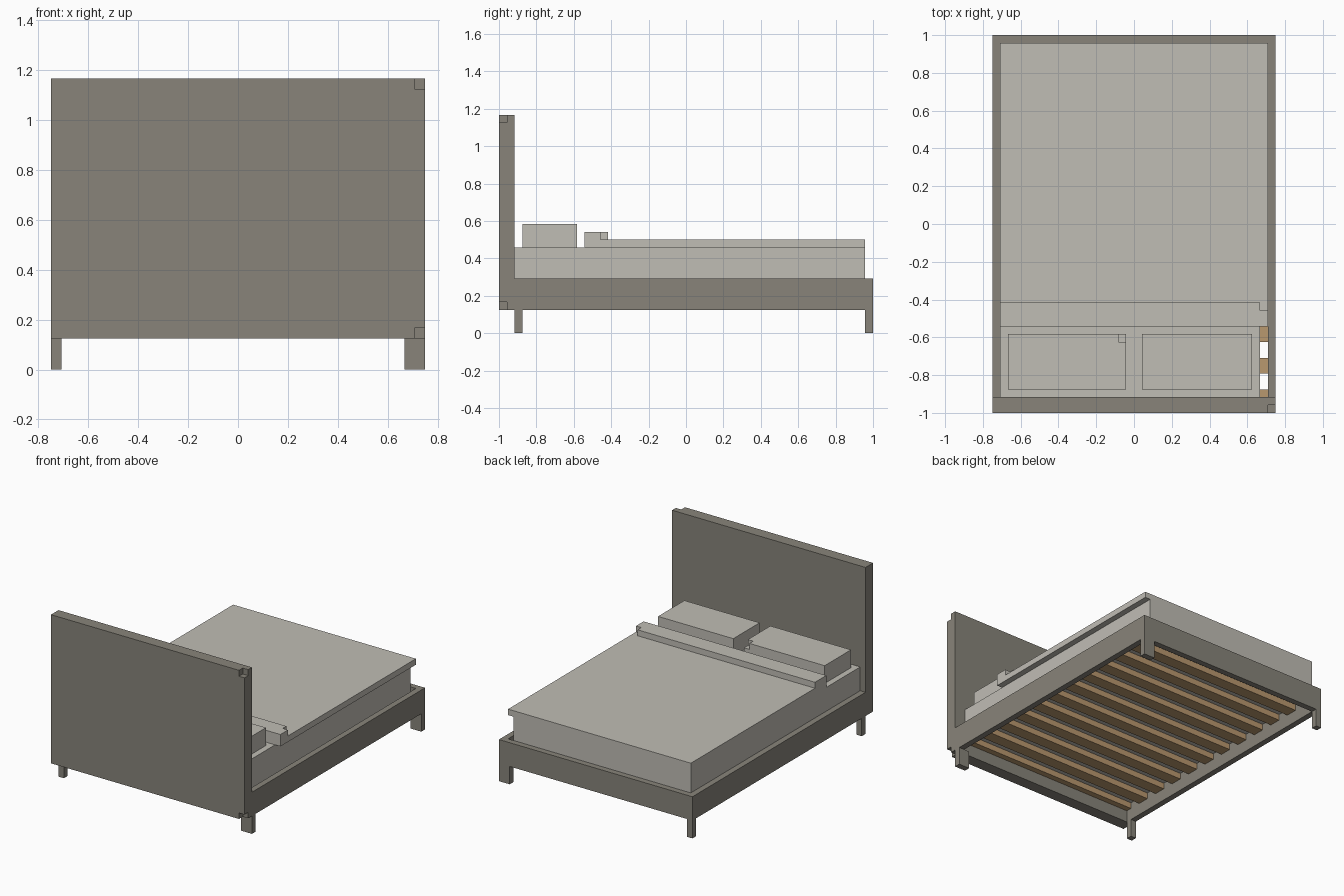
import bpy
import bmesh

U = 1 / 24  # modelling grid: every part sits on multiples of this

cube = bpy.data.objects.get("Cube")
if cube:
    bpy.data.objects.remove(cube, do_unlink=True)


def material(name, color):
    mat = bpy.data.materials.new(name)
    mat.use_nodes = True
    mat.diffuse_color = (*color, 1)
    bsdf = mat.node_tree.nodes["Principled BSDF"]
    bsdf.inputs["Base Color"].default_value = (*color, 1)
    bsdf.inputs["Roughness"].default_value = 0.8
    return mat


FRAME = material("grey_brown_frame", (0.246, 0.231, 0.195))
LINEN = material("pale_grey_linen", (0.527, 0.509, 0.462))
WOOD = material("light_wood", (0.485, 0.314, 0.156))


def prism(name, outline, z, mat):
    """Extrude a flat outline (grid units) between two heights."""
    bm = bmesh.new()
    face = bm.faces.new([bm.verts.new((x * U, y * U, z[0] * U)) for x, y in outline])
    top = bmesh.ops.extrude_face_region(bm, geom=[face])["geom"]
    verts = [v for v in top if isinstance(v, bmesh.types.BMVert)]
    bmesh.ops.translate(bm, verts=verts, vec=(0, 0, (z[1] - z[0]) * U))
    bmesh.ops.recalc_face_normals(bm, faces=bm.faces)
    mesh = bpy.data.meshes.new(name)
    bm.to_mesh(mesh)
    bm.free()
    mesh.materials.append(mat)
    obj = bpy.data.objects.new(name, mesh)
    bpy.context.collection.objects.link(obj)
    return obj


def box(name, x, y, z, mat):
    corners = [(x[0], y[0]), (x[1], y[0]), (x[1], y[1]), (x[0], y[1])]
    return prism(name, corners, z, mat)


def notch(obj, x, y, z):
    """Cut a small block out of a corner."""
    cutter = box("notch_cutter", x, y, z, obj.data.materials[0])
    cutter.hide_render = True
    mod = obj.modifiers.new("notch", "BOOLEAN")
    mod.operation = "DIFFERENCE"
    mod.solver = "EXACT"
    mod.object = cutter
    bpy.context.view_layer.objects.active = obj
    bpy.ops.object.modifier_apply(modifier=mod.name)
    bpy.data.objects.remove(cutter, do_unlink=True)


# Headboard with nicked corners on one side
headboard = box("headboard", (-18, 18), (-24, -22), (3, 28), FRAME)
notch(headboard, (17, 19), (-25, -23), (27, 29))
notch(headboard, (17, 19), (-25, -23), (2, 4))

# Side rails and foot rail in one U-shaped piece
prism("bed_frame", [(-18, -22), (-17, -22), (-17, 23), (17, 23),
                    (17, -22), (18, -22), (18, 24), (-18, 24)], (3, 7), FRAME)

# Legs, wider on the left side
for end, y in (("head", (-22, -21)), ("foot", (23, 24))):
    box(f"{end}_leg_right", (-18, -17), y, (0, 3), FRAME)
    box(f"{end}_leg_left", (16, 18), y, (0, 3), FRAME)

# Slats, evenly spaced; the first is cut short by the headboard
for i, start in enumerate(range(-23, 23, 4)):
    box(f"slat_{i + 1}", (-17, 17), (max(start, -22), start + 2), (5, 6), WOOD)

# Mattress and bedding
box("mattress", (-17, 16), (-22, 23), (6, 11), LINEN)
box("blanket", (-17, 17), (-10, 23), (11, 12), LINEN)
fold = box("blanket_fold", (-17, 17), (-13, -10), (11, 13), LINEN)
notch(fold, (16, 18), (-11, -9), (12, 14))

# Pillows
box("pillow_left", (1, 15), (-21, -14), (11, 14), LINEN)
pillow = box("pillow_right", (-16, -1), (-21, -14), (11, 14), LINEN)
notch(pillow, (-2, 0), (-15, -13), (13, 15))
